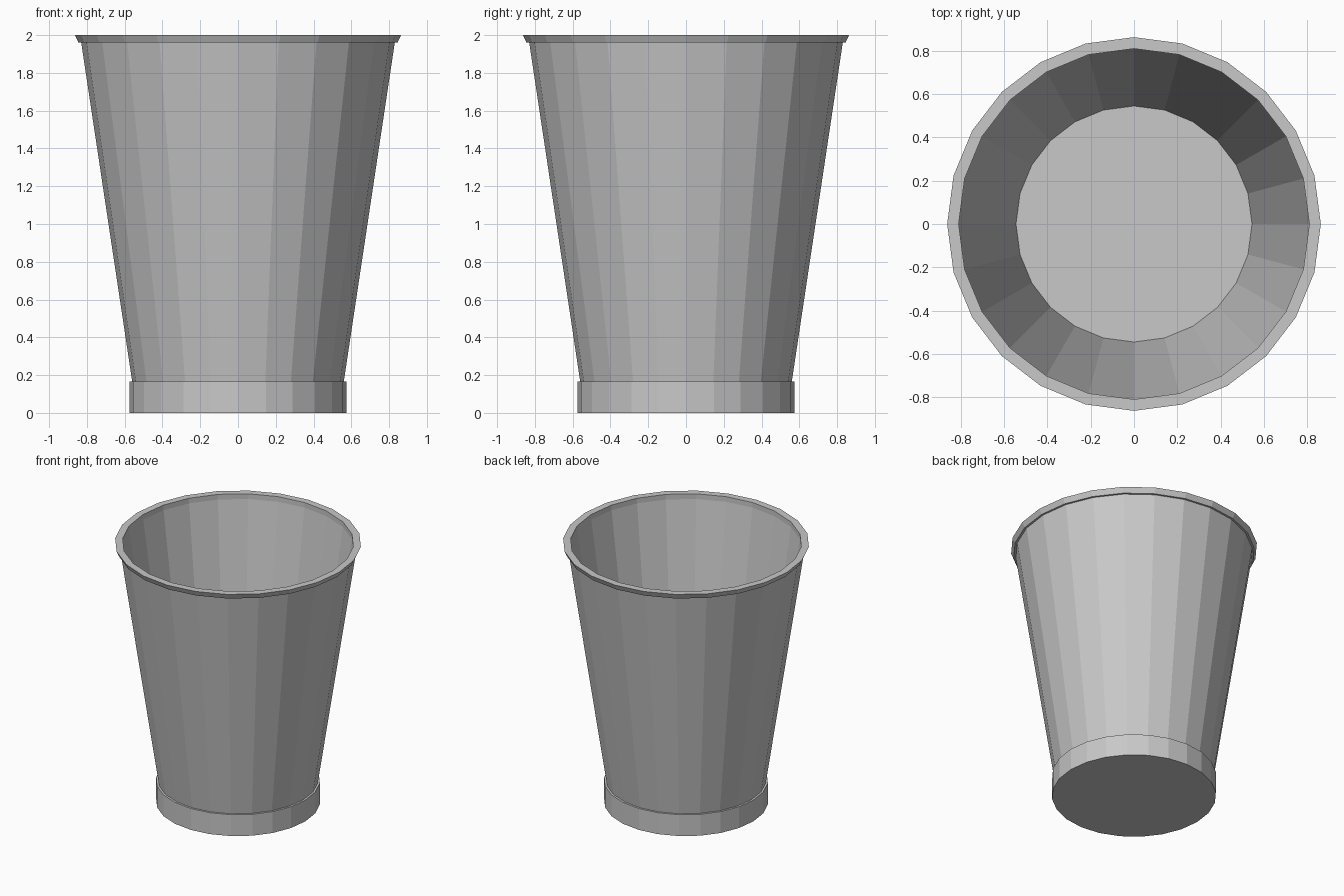
import bpy, bmesh, math

SIDES = 24

cube = bpy.data.objects.get("Cube")
if cube:
    bpy.data.objects.remove(cube, do_unlink=True)

grey = bpy.data.materials.new("plain_grey")
grey.use_nodes = True
colour = (0.58, 0.58, 0.58, 1)
grey.diffuse_color = colour
grey.node_tree.nodes["Principled BSDF"].inputs["Base Color"].default_value = colour


def lathe(name, profile, closed=False, caps=False):
    """Turn a (radius, height) profile around z into a flat-faced object."""
    bm = bmesh.new()
    rings = []
    for r, z in profile:
        angles = [2 * math.pi * i / SIDES for i in range(SIDES)]
        rings.append([bm.verts.new((r * math.cos(a), r * math.sin(a), z)) for a in angles])
    pairs = list(zip(rings, rings[1:]))
    if closed:
        pairs.append((rings[-1], rings[0]))
    for low, high in pairs:
        for i in range(SIDES):
            j = (i + 1) % SIDES
            bm.faces.new((low[i], low[j], high[j], high[i]))
    if caps:
        bm.faces.new(rings[0][::-1])
        bm.faces.new(rings[-1])
    bmesh.ops.recalc_face_normals(bm, faces=bm.faces[:])
    mesh = bpy.data.meshes.new(name)
    bm.to_mesh(mesh)
    bm.free()
    mesh.materials.append(grey)
    obj = bpy.data.objects.new(name, mesh)
    bpy.context.collection.objects.link(obj)
    return obj


# Solid foot, whose top is the floor of the bin
lathe("base", [(0.575, 0), (0.575, 0.165)], caps=True)

# Thin flared wall
lathe("wall", [(0.56, 0.165), (0.83, 1.96), (0.81, 1.96), (0.545, 0.165)], closed=True)

# Flared lip around the opening
lathe("rim", [(0.845, 1.96), (0.863, 2.0), (0.81, 2.0), (0.81, 1.96)], closed=True)
